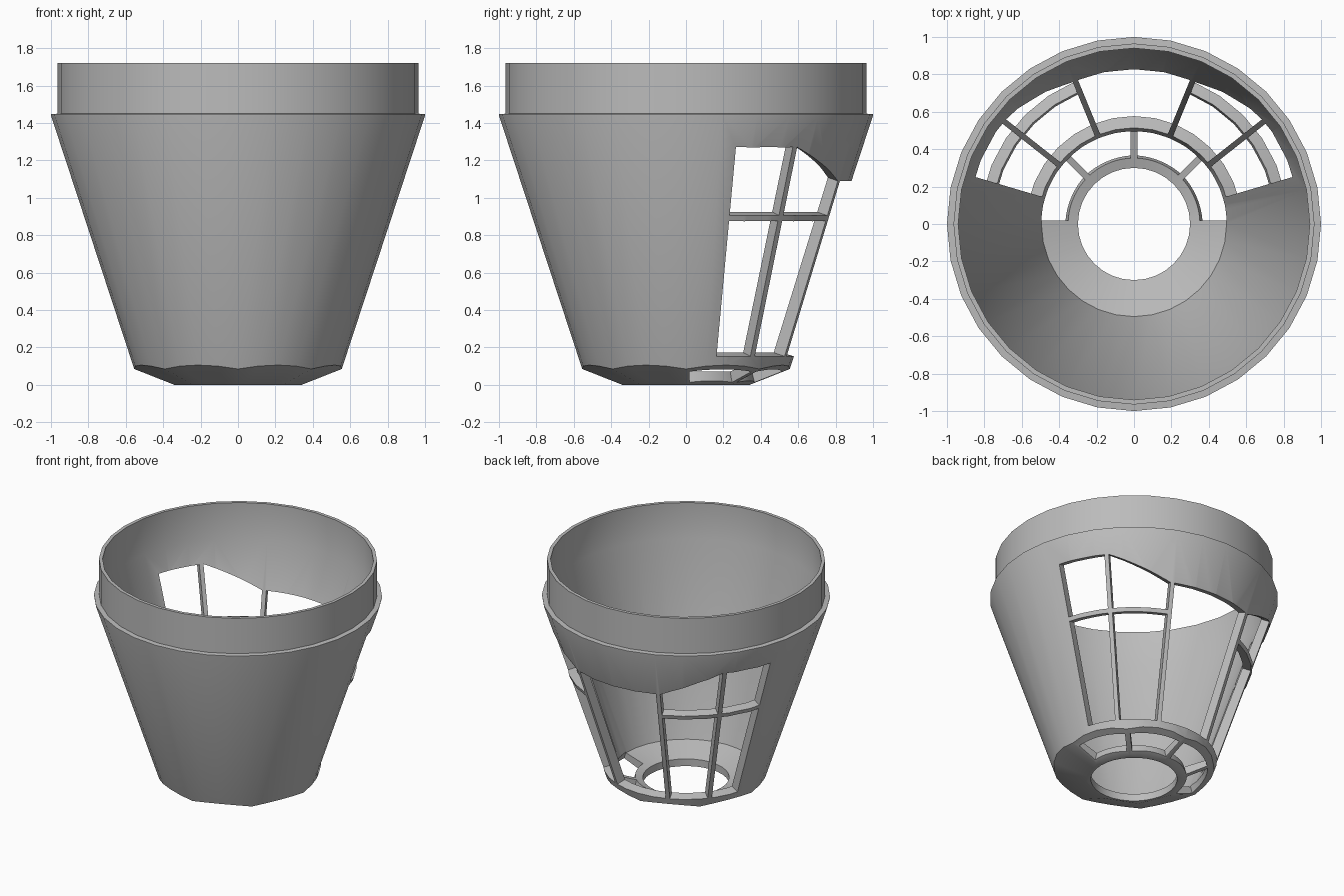
import bpy
import bmesh
from math import sin, cos, asin, radians, pi

cube = bpy.data.objects.get("Cube")
if cube:
    bpy.data.objects.remove(cube, do_unlink=True)

SEGMENTS = 32
SLOPE = 0.327          # radius gained per unit of height on the tapered wall
FLOOR_SLOPE = 0.395    # height gained per unit of radius under the floor
FLOOR_R = 0.34


def wall_radius(z):
    return 0.527 + SLOPE * z


def make_object(name, bm):
    bmesh.ops.recalc_face_normals(bm, faces=bm.faces)
    mesh = bpy.data.meshes.new(name)
    bm.to_mesh(mesh)
    bm.free()
    obj = bpy.data.objects.new(name, mesh)
    bpy.context.collection.objects.link(obj)
    return obj


def skin(bm, rings, closed):
    """Join matching closed profiles into a solid strip, or a full loop."""
    rows = [[bm.verts.new(p) for p in ring] for ring in rings]
    pairs = list(zip(rows, rows[1:]))
    if closed:
        pairs.append((rows[-1], rows[0]))
    else:
        bm.faces.new(rows[0])
        bm.faces.new(rows[-1])
    n = len(rows[0])
    for a, b in pairs:
        for i in range(n):
            j = (i + 1) % n
            bm.faces.new((a[i], a[j], b[j], b[i]))


def polar(r, angle, z):
    return (r * cos(angle), r * sin(angle), z)


def body_profile(angle):
    # Eight-sided underside that meets the round wall in a wavy line
    f = cos(pi / 8) / cos(angle % (pi / 4) - pi / 8)
    z = (0.527 - f * FLOOR_R) / (f / FLOOR_SLOPE - SLOPE)
    points = [(0.30, 0), (FLOOR_R * f, 0), (wall_radius(z), z),
              (1.0, 1.44), (1.0, 1.447), (0.965, 1.45), (0.965, 1.72),
              (0.94, 1.72), (0.94, 1.445), (0.495, 0.115), (0.30, 0.055)]
    return [polar(r, angle, h) for r, h in points]


# Tapered bucket with collar, floor and round hole
bm = bmesh.new()
skin(bm, [body_profile(2 * pi * i / SEGMENTS) for i in range(SEGMENTS)], True)
body = make_object("tapered_basket", bm)

cut = bmesh.new()


def opening(corners, a0, a1, gap0, gap1, steps=12):
    """Cutter between two angles; corners(t) gives its (r, z) section.
    The gaps are half bar widths, so the bars keep parallel sides."""
    rings = []
    for i in range(steps + 1):
        t = i / steps
        ring = []
        for r, z in corners(t):
            start = radians(a0) + asin(gap0 / r)
            end = radians(a1) - asin(gap1 / r)
            ring.append(polar(r, start + (end - start) * t, z))
        rings.append(ring)
    skin(cut, rings, False)


def wall_section(z0, z_start, z_end):
    # Section square to the sloping wall
    def corners(t):
        z1 = z_start + (z_end - z_start) * t
        return [(wall_radius(z) + 0.95 * d, z - 0.31 * d)
                for z, d in ((z0, -0.1), (z0, 0.05), (z1, 0.05), (z1, -0.1))]
    return corners


def floor_section(t):
    return [(0.335, 0.14), (0.375, -0.02), (0.54, -0.02), (0.49, 0.14)]


# Wall windows: two barred bays on each side of one tall middle bay
SILL, RAIL_LOW, RAIL_TOP, HIGH, LOW = 0.152, 0.875, 0.905, 1.27, 1.09
BAR = 0.015
lower = wall_section(SILL, RAIL_LOW, RAIL_LOW)
opening(lower, 16.5, 38.3, 0, BAR)
opening(lower, 38.3, 67.7, BAR, BAR)
opening(lower, 112.3, 141.7, BAR, BAR)
opening(lower, 141.7, 163.5, BAR, 0)
opening(wall_section(RAIL_TOP, HIGH, HIGH), 16.5, 38.3, 0, BAR)
opening(wall_section(RAIL_TOP, HIGH, LOW), 38.3, 67.7, BAR, BAR)
opening(wall_section(RAIL_TOP, LOW, HIGH), 112.3, 141.7, BAR, BAR)
opening(wall_section(RAIL_TOP, HIGH, HIGH), 141.7, 163.5, BAR, 0)
opening(wall_section(SILL, LOW, LOW), 67.7, 112.3, BAR, BAR)

# Floor windows between the spokes
for k in range(4):
    opening(floor_section, 45 * k, 45 * k + 45, 0.018, 0.018)

cutter = make_object("window_cutter", cut)
cutter.hide_render = True

bpy.context.view_layer.objects.active = body
body.select_set(True)
cutter.select_set(False)
mod = body.modifiers.new("windows", 'BOOLEAN')
mod.operation = 'DIFFERENCE'
mod.solver = 'EXACT'
mod.object = cutter
bpy.ops.object.modifier_apply(modifier=mod.name)
bpy.data.objects.remove(cutter, do_unlink=True)

# Single plain grey
grey = bpy.data.materials.new("plain_grey")
grey.use_nodes = True
colour = (0.5, 0.5, 0.5, 1)
grey.diffuse_color = colour
grey.node_tree.nodes["Principled BSDF"].inputs["Base Color"].default_value = colour
body.data.materials.clear()
body.data.materials.append(grey)

bpy.ops.object.shade_smooth_by_angle(angle=radians(25))
